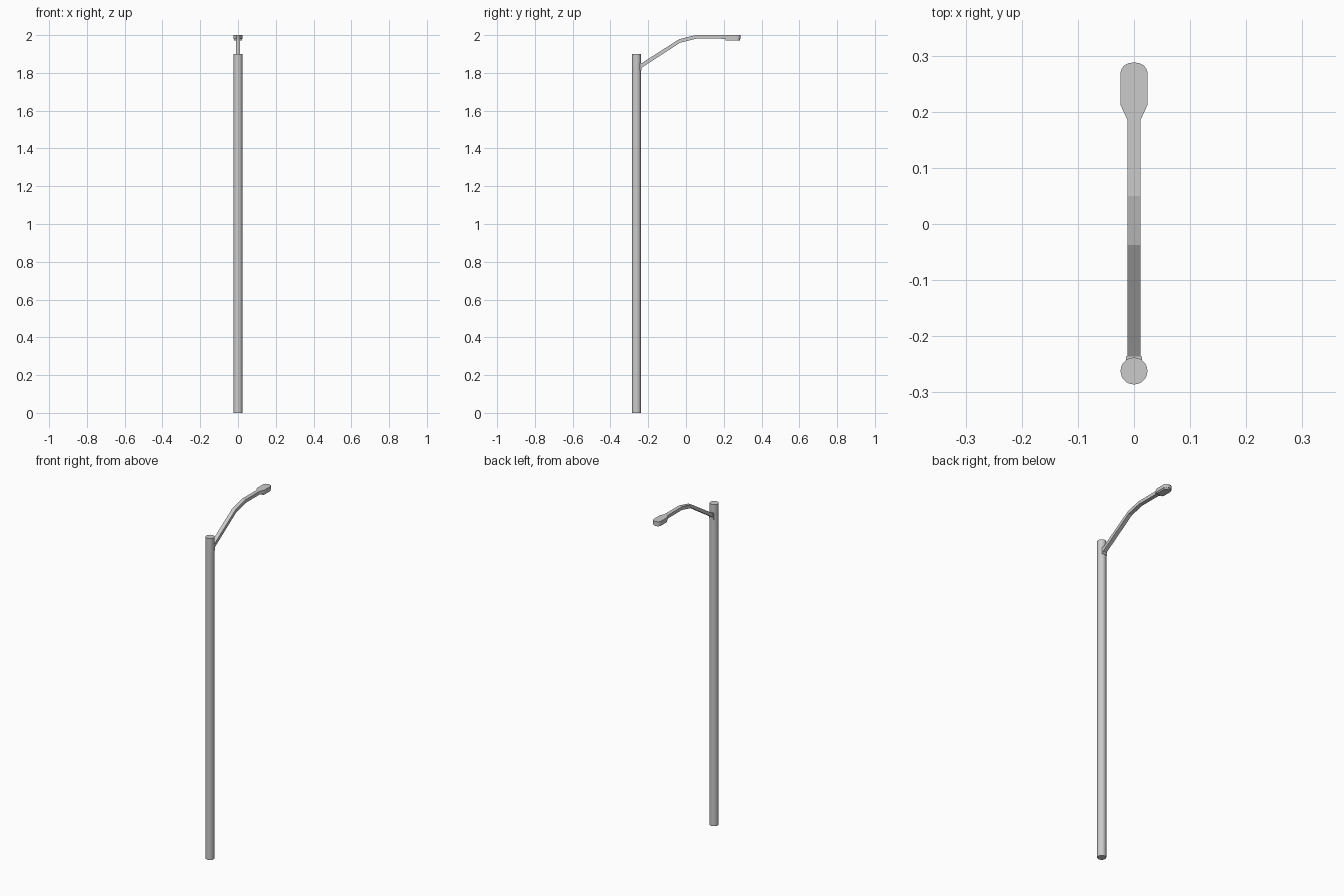
import bpy, bmesh, math

if "Cube" in bpy.data.objects:
    bpy.data.objects.remove(bpy.data.objects["Cube"])

POLE_Y = -0.262


def extrude_outline(name, points, depth):
    """Make a closed solid from a planar outline of 3D points and an extrusion vector."""
    bm = bmesh.new()
    face = bm.faces.new([bm.verts.new(p) for p in points])
    new = bmesh.ops.extrude_face_region(bm, geom=[face])["geom"]
    bmesh.ops.translate(bm, vec=depth, verts=[v for v in new if isinstance(v, bmesh.types.BMVert)])
    bmesh.ops.recalc_face_normals(bm, faces=bm.faces)
    mesh = bpy.data.meshes.new(name)
    bm.to_mesh(mesh)
    bm.free()
    obj = bpy.data.objects.new(name, mesh)
    bpy.context.collection.objects.link(obj)
    return obj


def head_outline(z, half, y0, neck, y1, y2, y3):
    """Plan of the lamp: tapered neck, straight sides, rounded nose."""
    nose = [(half * math.cos(a), y2 + (y3 - y2) * math.sin(a), z)
            for a in (math.pi * i / 8 for i in range(9))]
    return [(-half, y1, z), (-neck, y0, z), (neck, y0, z), (half, y1, z)] + nose


# Pole
bpy.ops.mesh.primitive_cylinder_add(vertices=24, radius=0.024, depth=1.9,
                                    location=(0, POLE_Y, 0.95))
bpy.context.object.name = "pole"
bpy.ops.object.shade_smooth_by_angle(angle=math.radians(30))

# Bracket plate joining the arm to the pole
extrude_outline("arm_bracket",
                [(-0.014, -0.255, 1.812), (-0.014, -0.236, 1.812),
                 (-0.014, -0.236, 1.852), (-0.014, -0.255, 1.852)], (0.028, 0, 0))

# Bent square arm
top = [(-0.24, 1.848), (-0.037, 1.978), (0.05, 2.0), (0.19, 2.0)]
bottom = [(0.19, 1.981), (0.053, 1.981), (-0.031, 1.96), (-0.24, 1.824)]
extrude_outline("arm", [(-0.0115, y, z) for y, z in top + bottom], (0.023, 0, 0))

# Lamp housing and the lens below it
extrude_outline("lamp_housing",
                head_outline(1.98, 0.024, 0.185, 0.0115, 0.212, 0.27, 0.288), (0, 0, 0.02))
extrude_outline("lamp_lens",
                head_outline(1.972, 0.022, 0.208, 0.02, 0.213, 0.268, 0.285), (0, 0, 0.01))
